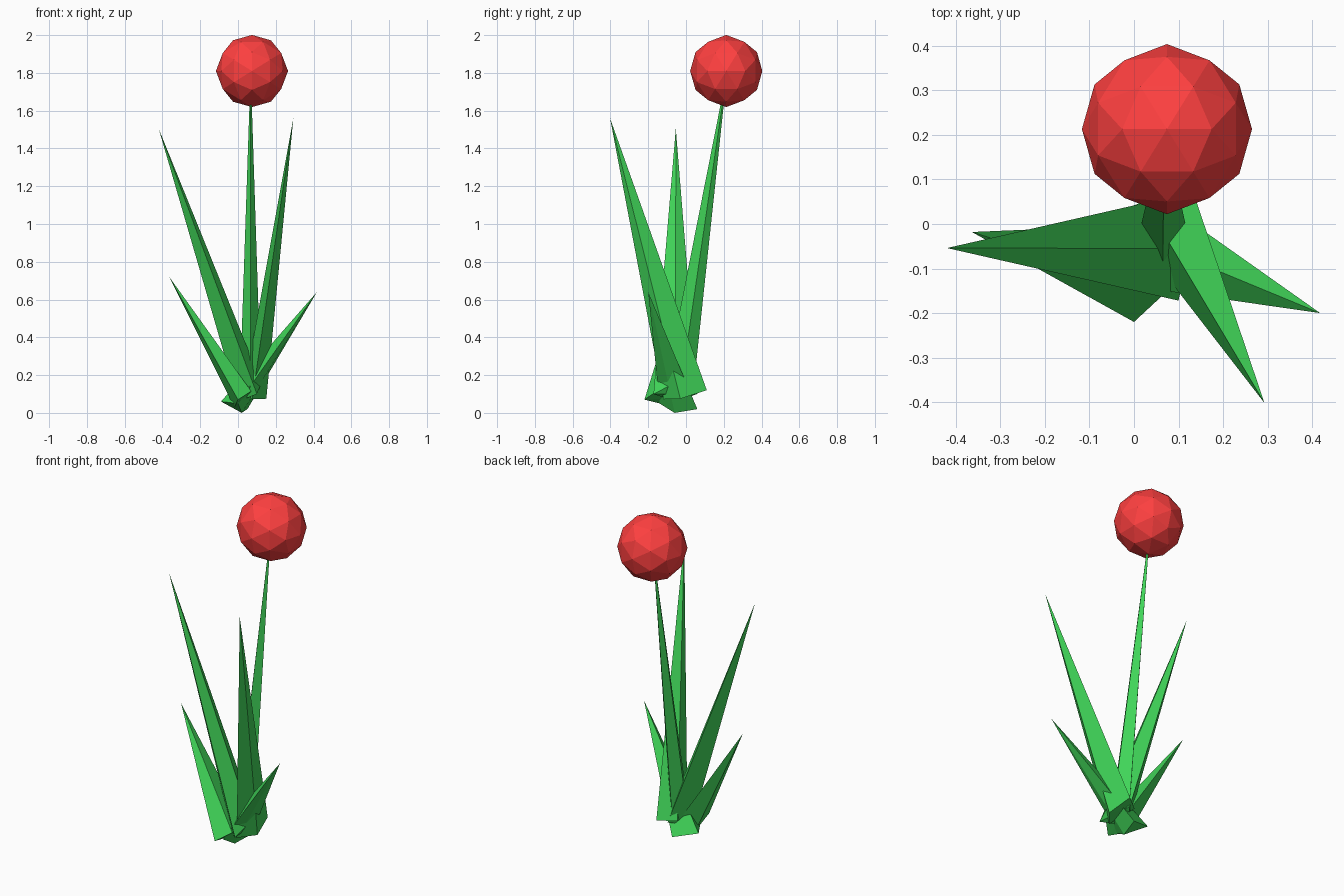
import bpy, bmesh
from mathutils import Vector

if "Cube" in bpy.data.objects:
    bpy.data.objects.remove(bpy.data.objects["Cube"])


def material(name, rgb):
    m = bpy.data.materials.new(name)
    m.diffuse_color = (*rgb, 1)
    m.use_nodes = True
    m.node_tree.nodes["Principled BSDF"].inputs["Base Color"].default_value = m.diffuse_color
    return m


GREEN = material("leaf_green", (0.051, 0.66, 0.098))
RED = material("flower_red", (1.0, 0.051, 0.051))


def hull_object(name, points, mat):
    bm = bmesh.new()
    for p in points:
        bm.verts.new(p)
    bmesh.ops.convex_hull(bm, input=bm.verts[:])
    bmesh.ops.recalc_face_normals(bm, faces=bm.faces[:])
    me = bpy.data.meshes.new(name)
    bm.to_mesh(me)
    bm.free()
    me.materials.append(mat)
    ob = bpy.data.objects.new(name, me)
    bpy.context.collection.objects.link(ob)
    return ob


# Four-sided spikes: tip followed by the base corners
spikes = {
    "stem": [(0.067, 0.22, 1.82),
             (0.065, -0.10, 0.20), (0.12, -0.02, 0.19),
             (0.065, 0.045, 0.18), (0.012, -0.02, 0.19)],
    "tall_leaf_left": [(-0.42, -0.054, 1.505),
                       (0.08, 0.06, 0.10), (0.125, -0.055, 0.16),
                       (0.10, -0.172, 0.10), (0.0, -0.055, 0.06)],
    "tall_leaf_right": [(0.293, -0.402, 1.56),
                        (0.12, 0.11, 0.12), (0.15, -0.03, 0.075),
                        (0.075, -0.12, 0.072), (0.03, 0.04, 0.114)],
    "short_leaf_left": [(-0.364, -0.018, 0.72),
                        (0.0, -0.22, 0.07), (0.07, -0.155, 0.115),
                        (0.06, 0.0, 0.08), (-0.02, -0.06, 0.03)],
    "short_leaf_right": [(0.418, -0.20, 0.64),
                         (-0.09, 0.01, 0.06), (0.05, 0.06, 0.02),
                         (0.02, -0.06, 0.0), (0.0, -0.14, 0.05)],
}
for name, pts in spikes.items():
    hull_object(name, pts, GREEN)

# Flower ball: icosahedron split once, with its two-fold axes on x, y and z
phi = (1 + 5 ** 0.5) / 2
ico = []
for a in (-1, 1):
    for b in (-phi, phi):
        ico += [Vector((b, a, 0)), Vector((0, b, a)), Vector((a, 0, b))]
mids = [p + q for i, p in enumerate(ico) for q in ico[:i]
        if (p - q).length < 2.01]
centre = Vector((0.074, 0.213, 1.81))
hull_object("flower_ball", [centre + v.normalized() * 0.191 for v in ico + mids], RED)
